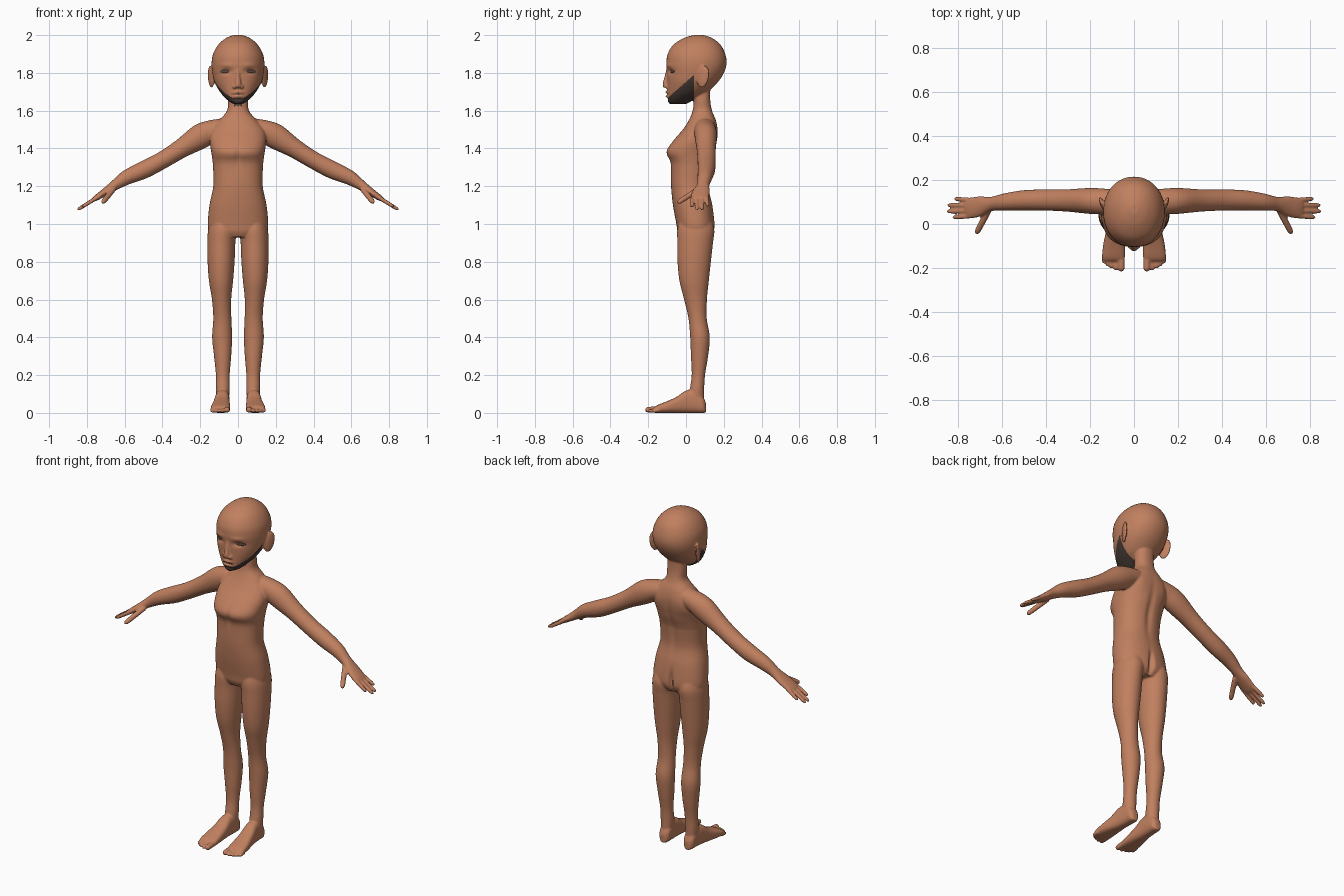
import bpy, bmesh, math
from mathutils import Vector, Matrix
from mathutils.bvhtree import BVHTree

if "Cube" in bpy.data.objects:
    bpy.data.objects.remove(bpy.data.objects["Cube"])

X, Y, Z = Vector((1, 0, 0)), Vector((0, 1, 0)), Vector((0, 0, 1))


def material(name, rgb):
    m = bpy.data.materials.new(name)
    m.diffuse_color = (*rgb, 1)
    m.use_nodes = True
    m.node_tree.nodes["Principled BSDF"].inputs["Base Color"].default_value = m.diffuse_color
    return m


skin = material("brown skin", (0.53, 0.215, 0.115))
dark = material("dark jaw", (0.06, 0.042, 0.035))
eye_mat = material("eye grey brown", (0.11, 0.07, 0.055))


def spline(rows, steps=6):
    """Catmull-Rom through rows of numbers."""
    out = []
    for i in range(len(rows) - 1):
        p0, p1 = rows[max(i - 1, 0)], rows[i]
        p2, p3 = rows[i + 1], rows[min(i + 2, len(rows) - 1)]
        for k in range(steps):
            t = k / steps
            out.append([0.5 * (2 * b + (c - a) * t + (2 * a - 5 * b + 4 * c - d) * t * t
                               + (3 * b - a - 3 * c + d) * t ** 3)
                        for a, b, c, d in zip(p0, p1, p2, p3)])
    return out + [list(rows[-1])]


def loft(bm, rows, a, b, side=1, power=2.0, n=32):
    """Closed tube; rows are (x, y, z, radius along a, radius along b)."""
    rings = []
    for x, y, z, ra, rb in spline(rows):
        ring = []
        for k in range(n):
            t = 2 * math.pi * k / n
            c, s = math.cos(t), math.sin(t)
            u = math.copysign(abs(c) ** (2 / power), c) * max(ra, 0.002)
            v = math.copysign(abs(s) ** (2 / power), s) * max(rb, 0.002)
            p = Vector((x, y, z)) + a * u + b * v
            p.x *= side
            ring.append(bm.verts.new(p))
        rings.append(ring)
    for r, q in zip(rings, rings[1:]):
        for k in range(n):
            bm.faces.new((r[k], r[(k + 1) % n], q[(k + 1) % n], q[k]))
    bm.faces.new(rings[0][::-1])
    bm.faces.new(rings[-1])


def stack(rows):
    """(z, x inner, x outer, y front, y back) -> loft rows."""
    return [((xi + xo) / 2, (f + k) / 2, z, (xo - xi) / 2, (k - f) / 2)
            for z, xi, xo, f, k in rows]


def finger(bm, p, q, r, a, b, side):
    p, q = Vector(p), Vector(q)
    rows = [(*p.lerp(q, t), r * s, r * s) for t, s in
            ((0, 1), (0.5, 1), (0.85, 0.92), (0.96, 0.65), (1, 0.3))]
    loft(bm, rows, a, b, side, n=16)


def ball(bm, loc, scale, rot=0.0, tilt=0.0):
    m = (Matrix.Translation(loc) @ Matrix.Rotation(rot, 4, 'Z') @ Matrix.Rotation(tilt, 4, 'X')
         @ Matrix.Diagonal((*scale, 1)))
    bmesh.ops.create_uvsphere(bm, u_segments=24, v_segments=16, radius=1, matrix=m)


bm = bmesh.new()

# torso and neck
torso = [(.93, .10, -.03, .125), (.96, .148, -.045, .146), (1.0, .16, -.051, .152),
         (1.1, .151, -.069, .14), (1.2, .131, -.079, .12), (1.3, .132, -.08, .128),
         (1.335, .135, -.086, .136), (1.37, .14, -.103, .148), (1.4, .145, -.098, .156),
         (1.45, .15, -.06, .166), (1.5, .14, -.017, .168), (1.55, .1, .015, .158),
         (1.6, .058, .035, .138), (1.66, .054, .04, .128), (1.75, .05, .03, .13)]
loft(bm, stack([(z, -w, w, f, k) for z, w, f, k in torso]), X, Y, power=2.3, n=48)

# head
head = [(1.635, .02, -.085, 0), (1.645, .042, -.094, .02), (1.67, .07, -.1, .06),
        (1.7, .096, -.1, .115), (1.75, .124, -.1, .168), (1.8, .136, -.101, .201),
        (1.85, .14, -.104, .215), (1.9, .132, -.097, .208), (1.95, .104, -.066, .182),
        (1.985, .062, -.01, .137), (2.001, .02, .045, .09)]
loft(bm, stack([(z, -w, w, f, k) for z, w, f, k in head]), X, Y, power=2.1, n=48)

# nose bridge and tip
loft(bm, [(0, -.094, 1.82, .008, .01), (0, -.1, 1.78, .011, .014),
          (0, -.106, 1.74, .017, .018), (0, -.106, 1.722, .014, .014)], X, Y, n=20)

for s in (1, -1):
    # nostril wing and ear
    ball(bm, (s * .018, -.1, 1.727), (.012, .014, .011))
    ball(bm, (s * .143, .09, 1.78), (.011, .034, .061), -s * 0.4, -0.2)

    # leg
    loft(bm, stack([(1.03, .03, .14, -.03, .13), (.97, .008, .158, -.046, .15),
                    (.9, .014, .162, -.046, .143), (.8, .018, .161, -.045, .132),
                    (.7, .026, .154, -.035, .121), (.6, .036, .138, -.01, .111),
                    (.5, .035, .131, .013, .11), (.4, .031, .137, .022, .126),
                    (.3, .036, .127, .026, .117), (.2, .044, .117, .03, .101),
                    (.12, .044, .117, .02, .096), (.05, .05, .11, .02, .095)]), X, Y, s)

    # foot: (y, x inner, x outer, top)
    foot = [(.106, .065, .095, .05), (.09, .049, .111, .085), (.05, .045, .116, .12),
            (0, .045, .122, .118), (-.05, .043, .131, .085), (-.1, .041, .141, .062),
            (-.15, .041, .145, .042), (-.168, .045, .14, .03)]
    loft(bm, [((i + o) / 2, y, t / 2, (o - i) / 2, t / 2) for y, i, o, t in foot],
         X, Z, s, power=2.7)
    for x, y, r in ((.058, -.216, .016), (.083, -.212, .0105), (.103, -.203, .0105),
                    (.12, -.193, .01), (.136, -.18, .01)):
        finger(bm, (x, -.14, r + .004), (x, y, r), r, X, Z, s)

    # arm and palm
    up = Vector((.5, 0, .866))
    loft(bm, [(.06, .1, 1.52, .05, .045), (.13, .102, 1.497, .058, .058),
              (.2, .105, 1.463, .059, .066), (.3, .107, 1.4, .051, .051),
              (.4, .109, 1.338, .048, .046), (.5, .108, 1.286, .046, .047),
              (.59, .1, 1.246, .039, .039), (.65, .091, 1.207, .033, .028),
              (.7, .08, 1.172, .046, .021), (.745, .073, 1.142, .048, .016),
              (.765, .073, 1.129, .044, .011)], Y, up, s)

    # fingers and thumb
    for y0, y1, x in ((.037, .03, .825), (.061, .057, .852), (.085, .086, .85), (.108, .115, .818)):
        finger(bm, (.73, y0, 1.15), (x, y1, 1.134 - .62 * (x - .755)), .0108, Y, up, s)
    finger(bm, (.66, .065, 1.183), (.718, -.044, 1.112), .0145,
           Vector((.88, .48, 0)), Vector((.24, -.44, .87)), s)

bmesh.ops.recalc_face_normals(bm, faces=bm.faces)
mesh = bpy.data.meshes.new("raw_parts")
bm.to_mesh(mesh)
bm.free()
raw = bpy.data.objects.new("raw_parts", mesh)
bpy.context.collection.objects.link(raw)

# fuse the parts into one smooth body
rm = raw.modifiers.new("fuse", 'REMESH')
rm.mode = 'VOXEL'
rm.voxel_size = 0.005
sm = raw.modifiers.new("soften", 'SMOOTH')
sm.factor, sm.iterations = 0.5, 5
dg = bpy.context.evaluated_depsgraph_get()
mesh = bpy.data.meshes.new_from_object(raw.evaluated_get(dg))
bpy.data.objects.remove(raw)
mesh.name = "body"
mesh.materials.clear()
mesh.materials.append(skin)
mesh.materials.append(dark)
body = bpy.data.objects.new("body", mesh)
bpy.context.collection.objects.link(body)

# soft modelling: (facing, x, z, x size, z size, shift in y)
dents = [(-1, .06, 1.808, .026, .014, .012), (-1, .06, 1.84, .035, .012, -.004),
         (-1, 0, 1.698, .026, .006, -.009), (-1, 0, 1.676, .022, .007, -.008),
         (-1, 0, 1.687, .028, .003, .005), (-1, 0, 1.66, .03, .006, .004),
         (1, 0, .99, .014, .06, -.022), (1, 0, 1.32, .02, .13, -.009),
         (-1, 0, 1.36, .015, .05, .006), (1, .08, 1.46, .035, .05, .004)]
bm = bmesh.new()
bm.from_mesh(mesh)
bm.normal_update()
for v in bm.verts:
    x, y, z = abs(v.co.x), v.co.y, v.co.z
    if z < 0.8 or x > .2:
        continue
    for side, cx, cz, sx, sz, dy in dents:
        w = max(0, v.normal.y * side)
        if w > 0 and abs(z - cz) < 3 * sz and abs(x - cx) < 3 * sx and (z < 1.6 or y < 0):
            v.co.y += dy * min(1, w * 1.5) * math.exp(-((x - cx) / sx) ** 2 - ((z - cz) / sz) ** 2)

# dark lower jaw
for f in bm.faces:
    c = f.calc_center_median()
    f.smooth = True
    f.material_index = int(1.625 < c.z < 1.752 + .88 * c.y and c.y < .043 and abs(c.x) < .14)
bm.normal_update()
tree = BVHTree.FromBMesh(bm)
bm.to_mesh(mesh)
bm.free()


# eyes and mouth set on the face surface
def plate(name, x, z, size, mat, rot=0.0):
    hit = tree.ray_cast(Vector((x, -1, z)), Y)[0]
    b = bmesh.new()
    ball(b, hit, size, rot)
    for f in b.faces:
        f.smooth = True
    me = bpy.data.meshes.new(name)
    b.to_mesh(me)
    b.free()
    me.materials.append(mat)
    bpy.context.collection.objects.link(bpy.data.objects.new(name, me))


plate("right_eye", .07, 1.808, (.027, .0045, .01), eye_mat, 0.4)
plate("left_eye", -.07, 1.808, (.027, .0045, .01), eye_mat, -0.4)
plate("mouth_line", 0, 1.687, (.034, .003, .0025), dark)
